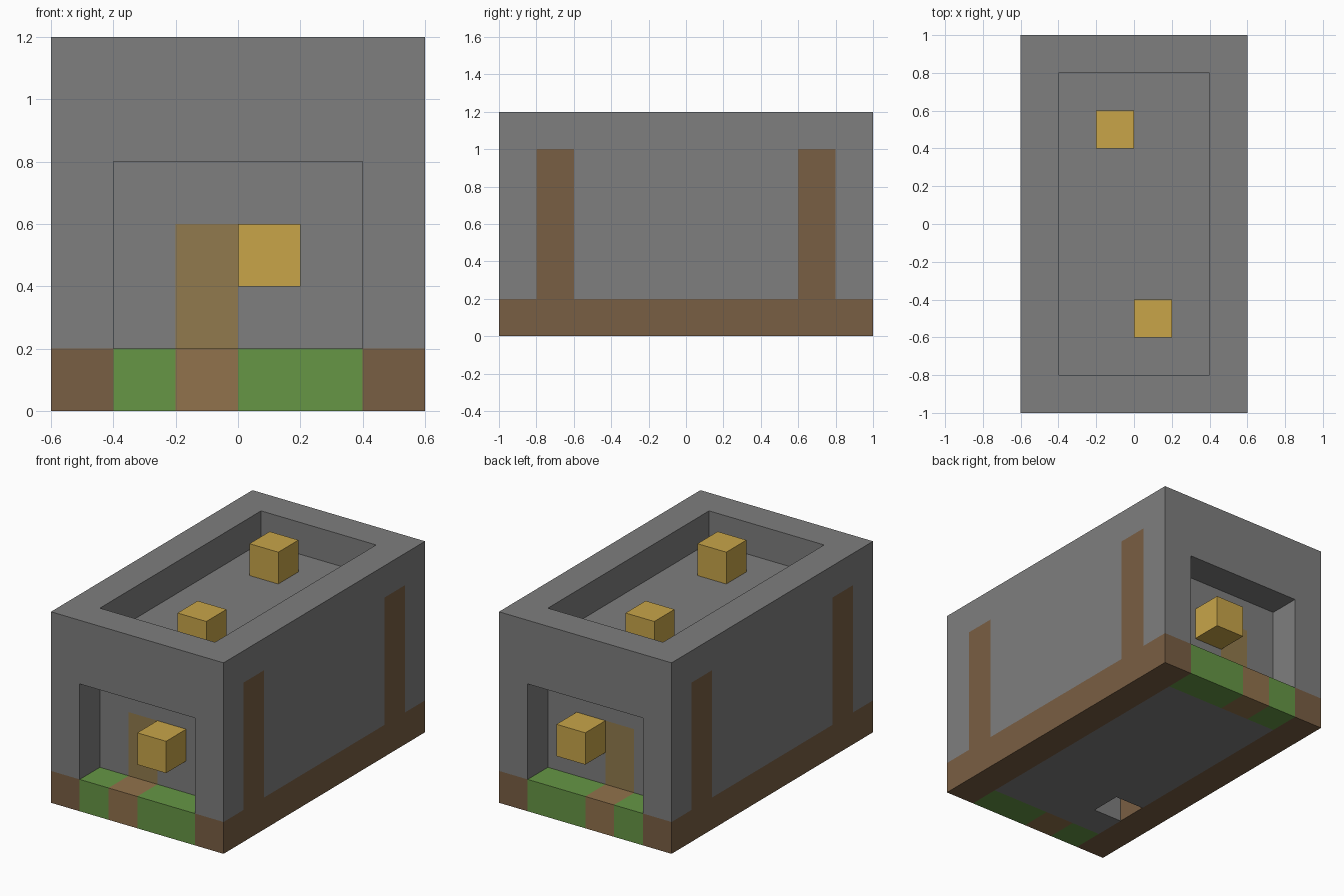
import bpy, bmesh
from mathutils import Matrix, Vector

default = bpy.data.objects.get("Cube")
if default:
    bpy.data.objects.remove(default, do_unlink=True)


def linear(c):
    c /= 255
    return c / 12.92 if c <= 0.04045 else ((c + 0.055) / 1.055) ** 2.4


def material(name, *rgb):
    colour = [linear(c) for c in rgb] + [1]
    mat = bpy.data.materials.new(name)
    mat.use_nodes = True
    mat.diffuse_color = colour
    bsdf = next(n for n in mat.node_tree.nodes if n.type == 'BSDF_PRINCIPLED')
    bsdf.inputs["Base Color"].default_value = colour
    bsdf.inputs["Roughness"].default_value = 0.9
    return mat


stone = material("stone grey", 126, 126, 126)
dirt = material("dirt brown", 121, 94, 67)
grass = material("grass green", 102, 150, 69)
path = material("path brown", 145, 114, 76)
doorway = material("doorway tan", 145, 122, 77)
gold = material("lantern gold", 200, 165, 73)
STONE, DIRT, GRASS, PATH, DOORWAY = range(5)


def add_box(bm, low, high):
    low, high = Vector(low), Vector(high)
    bmesh.ops.create_cube(bm, size=1, matrix=Matrix.Translation((low + high) / 2)
                          @ Matrix.Diagonal((*(high - low), 1)))


def boxes(name, bounds, mats):
    bm = bmesh.new()
    for low, high in bounds:
        add_box(bm, low, high)
    mesh = bpy.data.meshes.new(name)
    bm.to_mesh(mesh)
    bm.free()
    obj = bpy.data.objects.new(name, mesh)
    bpy.context.collection.objects.link(obj)
    for mat in mats:
        mesh.materials.append(mat)
    return obj


# Solid building with porches at both ends, a sunken roof and a floor pit
body = boxes("building", [((-0.6, -1, 0), (0.6, 1, 1.2))],
             [stone, dirt, grass, path, doorway])
cutter = boxes("recess_cutter", [
    ((-0.4, -1.2, 0.2), (0.4, -0.8, 0.8)),
    ((-0.4, 0.8, 0.2), (0.4, 1.2, 0.8)),
    ((-0.4, -0.8, 1.0), (0.4, 0.8, 1.4)),
    ((-0.4, -0.6, -0.2), (-0.2, -0.4, 0.2))], [])
cutter.hide_render = True
cut = body.modifiers.new("recesses", 'BOOLEAN')
cut.operation = 'DIFFERENCE'
cut.solver = 'EXACT'
cut.object = cutter
bpy.context.view_layer.objects.active = body
bpy.ops.object.modifier_apply(modifier=cut.name)
bpy.data.objects.remove(cutter, do_unlink=True)


# Colour zones by position
def zone(c):
    x, y, z = abs(c.x), abs(c.y), c.z
    on_path = -0.2 < c.x < 0
    if z < 0.201:
        if x > 0.399:
            return DIRT
        if y > 0.801:
            return PATH if on_path else GRASS
    elif x > 0.599 and 0.6 < y < 0.8 and z < 1:
        return DIRT
    elif abs(y - 0.8) < 0.001 and on_path and z < 0.6:
        return DOORWAY
    return STONE


bm = bmesh.new()
bm.from_mesh(body.data)
cuts = {0: (-0.4, -0.2, 0, 0.4), 1: (-0.8, -0.6, 0.6, 0.8), 2: (0.2, 0.6, 1.0)}
for axis, places in cuts.items():
    normal = Vector((axis == 0, axis == 1, axis == 2))
    for place in places:
        bmesh.ops.bisect_plane(bm, geom=bm.verts[:] + bm.edges[:] + bm.faces[:],
                               dist=0.0001, plane_co=normal * place, plane_no=normal)
for face in bm.faces:
    face.material_index = zone(face.calc_center_median())
    face.smooth = False
bmesh.ops.dissolve_limit(bm, angle_limit=0.01, verts=bm.verts[:], edges=bm.edges[:],
                         delimit={'MATERIAL'})
bm.to_mesh(body.data)
bm.free()

# Gold blocks: one in each porch, two on the roof
for name, low in (("front_porch_lantern", (0, -1, 0.4)),
                  ("back_porch_lantern", (0, 0.8, 0.4)),
                  ("front_roof_block", (0, -0.6, 1.0)),
                  ("back_roof_block", (-0.2, 0.4, 1.0))):
    boxes(name, [(low, [v + 0.2 for v in low])], [gold])
